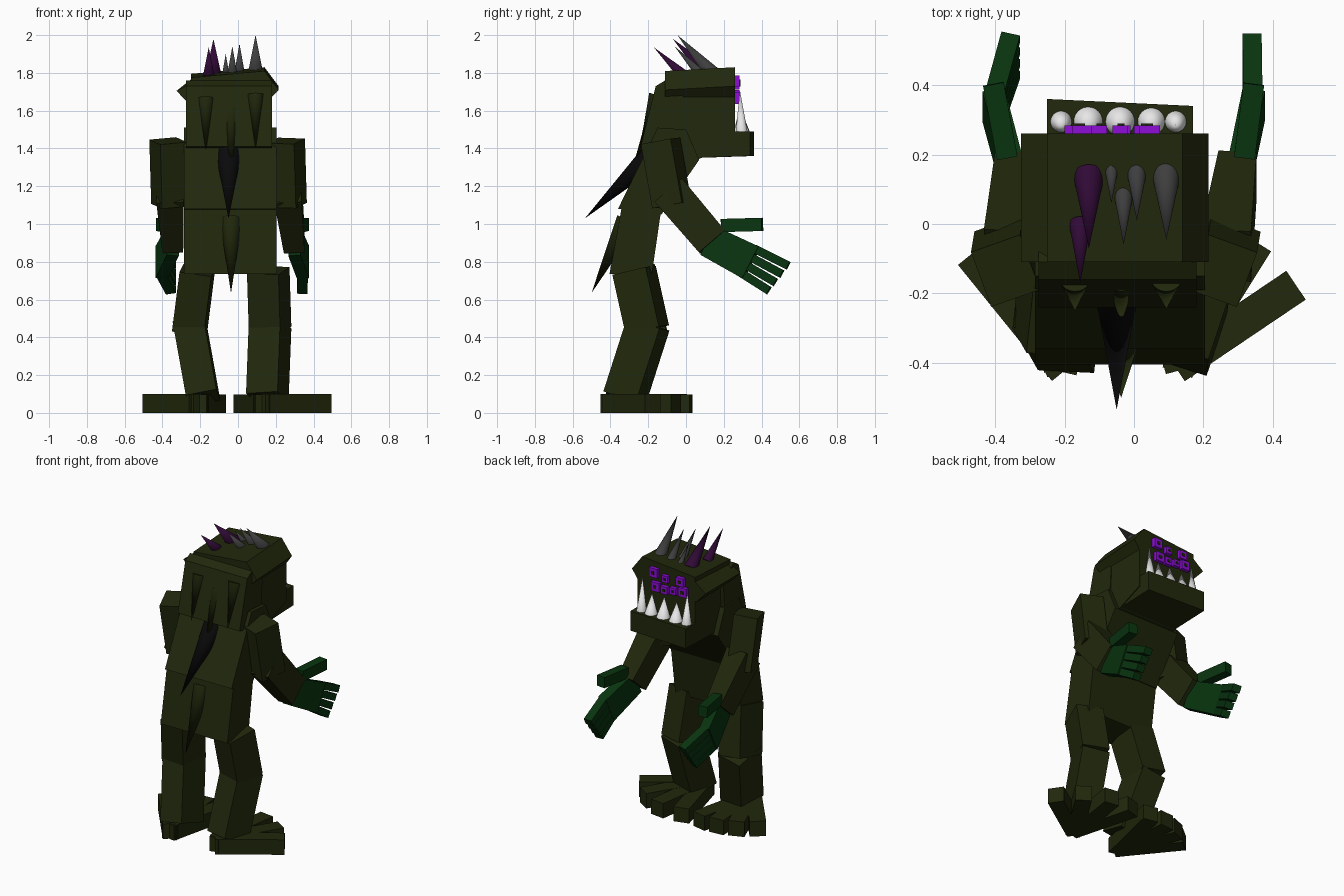
import bpy, bmesh, math
from mathutils import Vector, Matrix

if "Cube" in bpy.data.objects:
    bpy.data.objects.remove(bpy.data.objects["Cube"])


def material(name, r, g, b):
    m = bpy.data.materials.new(name)
    m.diffuse_color = (r, g, b, 1)
    m.use_nodes = True
    m.node_tree.nodes["Principled BSDF"].inputs["Base Color"].default_value = m.diffuse_color
    return m


OLIVE = material("olive skin", 0.015, 0.021, 0.0035)
GREEN = material("deep green hands", 0.0025, 0.034, 0.0045)
PLUM = material("plum spike", 0.03, 0.003, 0.037)
GREY = material("grey spike", 0.048, 0.048, 0.048)
BLACK = material("black spike", 0.003, 0.003, 0.0035)
VIOLET = material("violet eye", 0.27, 0.004, 0.68)
WHITE = material("white tooth", 0.8, 0.8, 0.8)


def mesh_object(name, verts, faces, mat):
    me = bpy.data.meshes.new(name)
    me.from_pydata(verts, [], faces)
    me.materials.append(mat)
    ob = bpy.data.objects.new(name, me)
    bpy.context.collection.objects.link(ob)
    return ob


def prism(name, outline, front, back, mat):
    """Join two matching rings: outline points passed through two functions."""
    n = len(outline)
    verts = [front(p) for p in outline] + [back(p) for p in outline]
    faces = [tuple(range(n))[::-1], tuple(range(n, 2 * n))]
    faces += [(i, (i + 1) % n, n + (i + 1) % n, n + i) for i in range(n)]
    return mesh_object(name, verts, faces, mat)


def axes(a, b, roll=0):
    z = (b - a).normalized()
    y = z.cross(Vector((1, 0, 0))).normalized()
    x = y.cross(z)
    rot = Matrix.Rotation(math.radians(roll), 3, z)
    return rot @ x, rot @ y, z


def limb(name, a, b, w, d, mat, roll=0, w2=None, d2=None):
    """Box running from a to b, w wide and d deep, optionally tapered."""
    a, b = Vector(a), Vector(b)
    x, y, _ = axes(a, b, roll)
    w2, d2 = w2 or w, d2 or d
    sq = [(-.5, -.5), (.5, -.5), (.5, .5), (-.5, .5)]
    return prism(name, sq,
                 lambda p: a + x * p[0] * w + y * p[1] * d,
                 lambda p: b + x * p[0] * w2 + y * p[1] * d2, mat)


def box(name, x0, x1, y0, y1, z0, z1, mat):
    return prism(name, [(x0, y0), (x1, y0), (x1, y1), (x0, y1)],
                 lambda p: (p[0], p[1], z0), lambda p: (p[0], p[1], z1), mat)


def side_block(name, x0, x1, yz, mat):
    """Side profile in y, z extruded across x."""
    return prism(name, yz, lambda p: (x0, *p), lambda p: (x1, *p), mat)


def spike(name, base, tip, r, mat):
    base, tip = Vector(base), Vector(tip)
    d = tip - base
    bpy.ops.mesh.primitive_cone_add(vertices=24, radius1=r, radius2=0, depth=d.length,
                                    location=(base + tip) / 2,
                                    rotation=d.to_track_quat('Z', 'Y').to_euler())
    ob = bpy.context.object
    ob.name = name
    ob.data.materials.append(mat)
    bpy.ops.object.shade_smooth_by_angle(angle=math.radians(40))


# Torso
side_block("lower_torso", -0.285, 0.205,
           [(-0.405, 0.735), (-0.18, 0.74), (-0.135, 1.05), (-0.34, 1.09)], OLIVE)
side_block("upper_torso", -0.285, 0.205,
           [(-0.36, 1.08), (-0.13, 1.05), (0.07, 1.34), (0.0, 1.5), (-0.15, 1.51)], OLIVE)

# Head: skull, hood at the nape, brow cap with side ridges, jaw
side_block("skull", -0.25, 0.175,
           [(-0.22, 1.42), (0.07, 1.345), (0.26, 1.42), (0.26, 1.68), (-0.13, 1.68)], OLIVE)
side_block("neck_hood", -0.275, 0.18,
           [(-0.24, 1.41), (-0.02, 1.36), (0.0, 1.66), (-0.11, 1.76), (-0.16, 1.73)], OLIVE)
CAP = [(-0.25, 1.78), (-0.25, 1.75), (-0.325, 1.66), (-0.26, 1.59),
       (0.17, 1.62), (0.215, 1.715), (0.14, 1.815)]
prism("brow_cap", CAP, lambda p: (p[0], -0.11, p[1] - 0.005 + (p[1] < 1.7) * 0.05),
      lambda p: (p[0], 0.26, p[1] + 0.015 + (p[1] < 1.7) * 0.03), OLIVE)
prism("jaw", [(0.05, 1.35), (0.35, 1.36), (0.35, 1.49), (0.05, 1.49)],
      lambda p: (-0.25, p[0] + 0.01, p[1]), lambda p: (0.17, p[0] - 0.01, p[1]), OLIVE)

# Teeth
for i, (x, r, top) in enumerate([(-0.21, 0.032, 1.69), (-0.132, 0.045, 1.61), (-0.04, 0.045, 1.62),
                                 (0.05, 0.042, 1.62), (0.12, 0.032, 1.71)]):
    spike(f"tooth_{i}", (x, 0.295, 1.48), (x, 0.285, top), r, WHITE)

# Eyes: violet square blocks with a dark square pupil
EYES = [(0.045, 1.755, 0.06), (-0.04, 1.735, 0.045), (-0.15, 1.745, 0.055), (0.03, 1.665, 0.06),
        (-0.035, 1.66, 0.05), (-0.17, 1.68, 0.06), (-0.10, 1.67, 0.045)]
for i, (x, z, s) in enumerate(EYES):
    h, q = s / 2, s / 6
    box(f"eye_{i}", x - h, x + h, 0.255, 0.284, z - h, z + h, VIOLET)
    box(f"pupil_{i}", x - q, x + q, 0.28, 0.289, z - q, z + q, OLIVE)

# Crown spikes: x, base y, tip y, tip z, radius
CROWN = [(-0.13, 0.14, -0.07, 1.98, 0.045, PLUM), (-0.155, 0.0, -0.17, 1.935, 0.032, PLUM),
         (-0.065, 0.17, 0.06, 1.90, 0.022, GREY), (-0.03, 0.095, -0.06, 1.94, 0.03, GREY),
         (0.008, 0.165, 0.01, 1.955, 0.032, GREY), (0.093, 0.16, -0.045, 2.0, 0.045, GREY)]
for i, (x, y0, y1, z, r, m) in enumerate(CROWN):
    spike(f"crown_spike_{i}", (x, y0, 1.775), (x, y1, z), r, m)

# Spikes down the back
spike("back_spike", (-0.05, -0.17, 1.37), (-0.05, -0.535, 1.03), 0.068, BLACK)
spike("tail_spike", (-0.037, -0.31, 1.02), (-0.037, -0.50, 0.635), 0.06, OLIVE)
for i, (x, z0, z1, y1) in enumerate([(-0.17, 1.66, 1.39, -0.25), (-0.037, 1.6, 1.29, -0.285),
                                     (0.093, 1.68, 1.40, -0.245)]):
    spike(f"nape_spike_{i}", (x, -0.15, z0), (x, y1, z1), 0.047, OLIVE)

# Arms and hands
for side, s, x_sh, x_el, x_wr, x_kn, x_tip in [("left", -1, -0.37, -0.36, -0.345, -0.405, -0.355),
                                               ("right", 1, 0.255, 0.265, 0.298, 0.345, 0.34)]:
    limb(f"{side}_upper_arm", (x_sh, -0.135, 1.44), (x_el, -0.075, 1.10), 0.15, 0.17, OLIVE, 20 * s)
    limb(f"{side}_forearm", (x_el, -0.09, 1.175), (x_wr, 0.14, 0.905), 0.145, 0.19, OLIVE,
         w2=0.11, d2=0.18)
    a, b = Vector((x_wr, 0.12, 0.91)), Vector((x_kn, 0.345, 0.795))
    limb(f"{side}_palm", a, b, 0.065, 0.17, GREEN, d2=0.19)
    _, across, _ = axes(a, b)
    for i in range(4):
        off = across * (i - 1.5) * 0.049
        tip = Vector((x_tip, 0.505 - 0.012 * i, 0.715))
        limb(f"{side}_finger_{i}", b + off - (b - a) * 0.05, tip + off, 0.055, 0.045, GREEN)
    limb(f"{side}_thumb", (x_wr + 0.02 * s, 0.19, 0.992), (x_kn, 0.403, 0.998), 0.06, 0.07, GREEN)

# Legs
limb("left_thigh", (-0.215, -0.275, 0.755), (-0.255, -0.205, 0.44), 0.17, 0.21, OLIVE, 6)
limb("left_shin", (-0.255, -0.20, 0.47), (-0.185, -0.325, 0.08), 0.165, 0.21, OLIVE, 6)
limb("right_thigh", (0.16, -0.275, 0.755), (0.17, -0.205, 0.44), 0.175, 0.19, OLIVE, 18)
limb("right_shin", (0.17, -0.20, 0.47), (0.155, -0.325, 0.08), 0.175, 0.19, OLIVE, 18)

# Feet: fans of four box toes
FEET = [("left", (-0.21, -0.405), [129, 111, 94, 77], [0.41, 0.42, 0.43, 0.44]),
        ("right", (0.135, -0.40), [34, 58, 82, 105], [0.40, 0.41, 0.43, 0.43])]
for side, (cx, cy), angles, lengths in FEET:
    for i, (deg, length) in enumerate(zip(angles, lengths)):
        u = Vector((math.cos(math.radians(deg)), math.sin(math.radians(deg)), 0))
        n = Vector((-u.y, u.x, 0)) * 0.05
        c = Vector((cx, cy, 0))
        ring = [c - u * 0.02 - n, c + u * length - n, c + u * length + n, c - u * 0.02 + n]
        top = Vector((0, 0, 0.1 - 0.001 * i))
        prism(f"{side}_toe_{i}", ring, lambda p: p, lambda p: p + top, OLIVE)

# Make all face normals point outwards
for ob in bpy.context.collection.objects:
    bm = bmesh.new()
    bm.from_mesh(ob.data)
    bmesh.ops.recalc_face_normals(bm, faces=bm.faces)
    bm.to_mesh(ob.data)
    bm.free()
